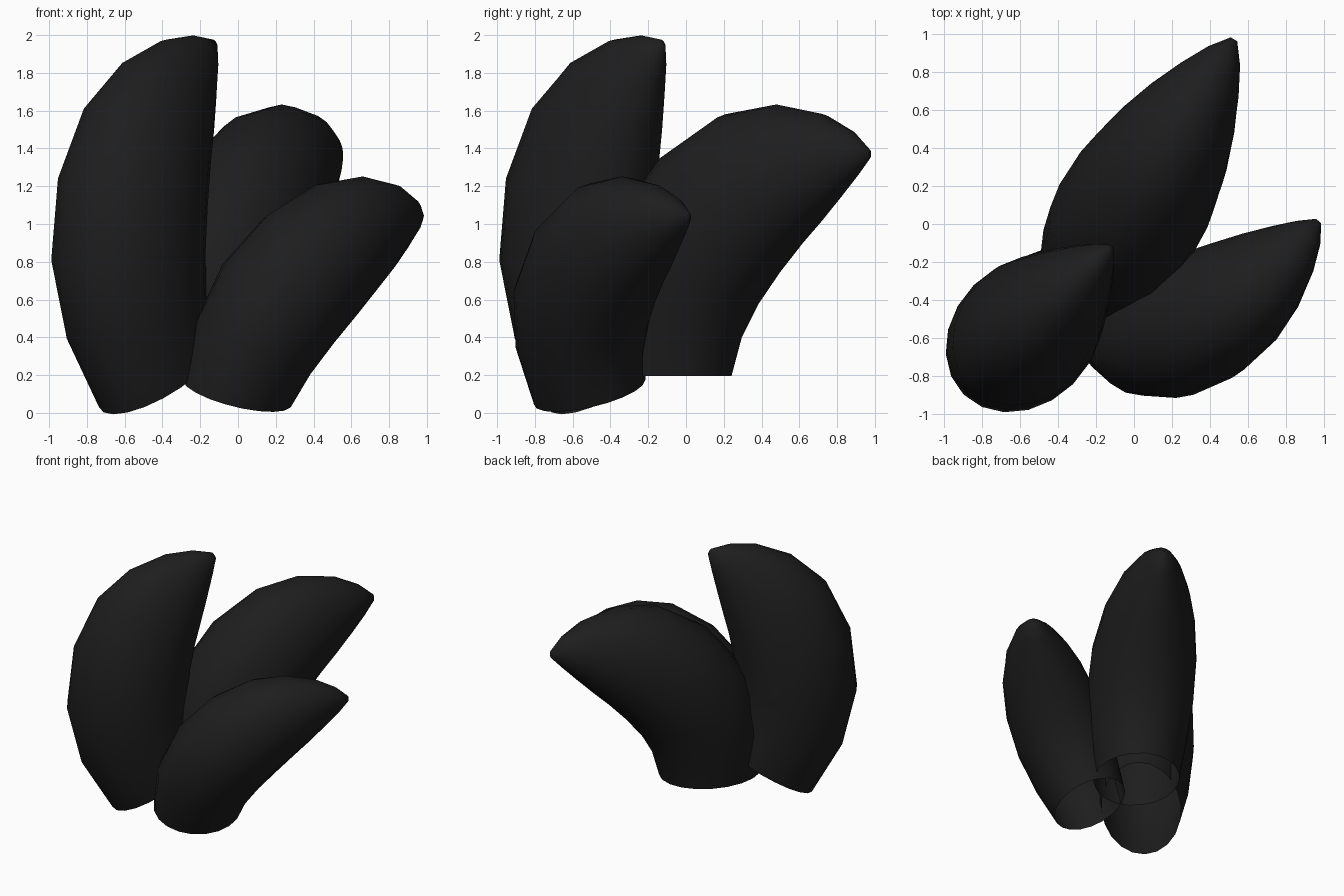
import bpy, bmesh, math
from mathutils import Vector

if "Cube" in bpy.data.objects:
    bpy.data.objects.remove(bpy.data.objects["Cube"])

# one flat dark colour for all claws
mat = bpy.data.materials.new("charcoal black")
mat.diffuse_color = (0.0125, 0.0125, 0.0125, 1)
mat.use_nodes = True
mat.node_tree.nodes["Principled BSDF"].inputs["Base Color"].default_value = mat.diffuse_color

# bend angle along a quarter-circle spine, depth radius, width radius, outward shift
RINGS = [(0, .298, .25, 0), (15, .328, .29, .011), (30, .348, .316, .02), (45, .344, .31, .023),
         (59, .315, .268, .027), (69.5, .26, .212, .018), (79, .176, .14, .008),
         (85.5, .095, .078, .003), (90, .02, .016, 0)]
SIDES = 20


def claw(name, base, axis, tip, depth=1.0, width=1.0):
    """Open-based curved claw starting along axis and bending over to tip."""
    base, tip, n = Vector(base), Vector(tip), Vector(axis).normalized()
    chord = tip - base
    d = (chord - n * chord.dot(n)).normalized()      # bend direction
    side = n.cross(d)
    along, up = chord.dot(d), chord.dot(n)           # spine extents
    size = chord.length / math.sqrt(2)
    bm = bmesh.new()
    loops = []
    for deg, a, b, shift in RINGS:
        t = math.radians(deg)
        centre = base + d * along * (1 - math.cos(t)) + n * up * math.sin(t)
        inward = d * math.cos(t) - n * math.sin(t)
        centre -= inward * shift * size
        loop = []
        for i in range(SIDES):
            p = 2 * math.pi * i / SIDES
            loop.append(bm.verts.new(centre + inward * (a * size * depth * math.cos(p))
                                     + side * (b * size * width * math.sin(p))))
        loops.append(loop)
    for lo, hi in zip(loops, loops[1:]):
        for i in range(SIDES):
            j = (i + 1) % SIDES
            bm.faces.new((lo[i], lo[j], hi[j], hi[i]))
    bm.faces.new(loops[-1])                          # blunt tip
    bmesh.ops.recalc_face_normals(bm, faces=bm.faces)
    for f in bm.faces:
        f.smooth = True
    me = bpy.data.meshes.new(name)
    bm.to_mesh(me)
    bm.free()
    me.materials.append(mat)
    ob = bpy.data.objects.new(name, me)
    bpy.context.collection.objects.link(ob)
    return ob


# three claws fanning from a common root
claw("tall_left_claw", (-.43, -.43, .195), (-.375, -.375, .848), (-.125, -.125, 1.955), width=.91)
claw("back_claw", (-.13, -.125, .195), (0, 0, 1), (.525, .97, 1.37), depth=1.06, width=1.02)
claw("small_right_claw", (-.005, -.51, .11), (.27, -.261, .927), (.97, .015, 1.04), depth=1.06, width=1.09)
